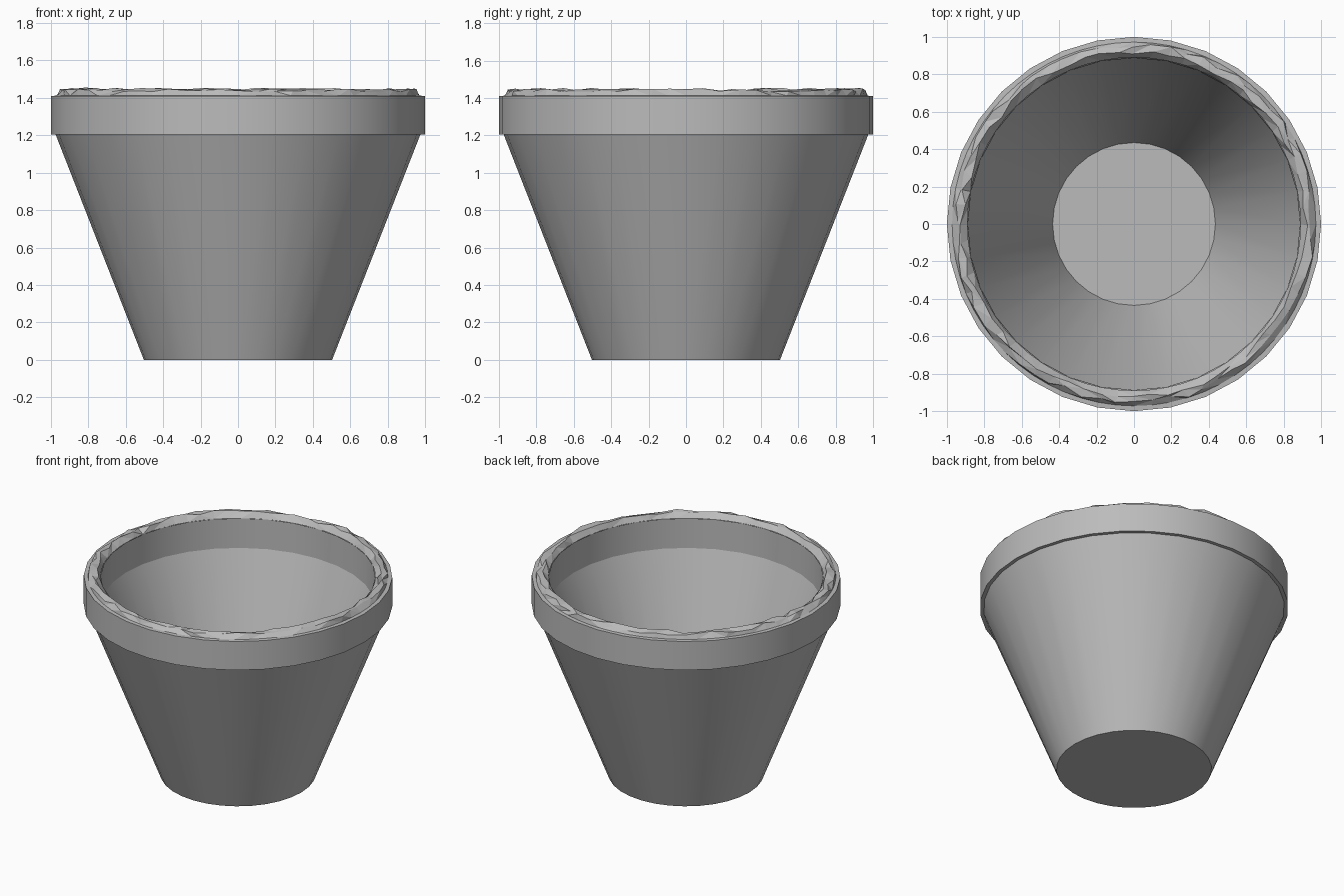
import bpy, bmesh, math, random

random.seed(4)
cube = bpy.data.objects.get("Cube")
if cube:
    bpy.data.objects.remove(cube, do_unlink=True)

grey = bpy.data.materials.new("plain grey")
grey.use_nodes = True
colour = (0.5, 0.5, 0.5, 1)
grey.diffuse_color = colour
grey.node_tree.nodes["Principled BSDF"].inputs["Base Color"].default_value = colour


def lathe(name, profile, sides, jitter=0.0, smooth=None):
    """Turn a profile of (radius, height) points; jitter roughens the inner rings."""
    bm = bmesh.new()
    rings = []
    for k, (r, z) in enumerate(profile):
        if r == 0:
            rings.append([bm.verts.new((0, 0, z))] * sides)
            continue
        ring = []
        rough = jitter if 0 < k < len(profile) - 1 else 0
        for i in range(sides):
            a = math.tau * (i + random.uniform(-9, 9) * rough) / sides
            rr = r + random.uniform(-rough, rough)
            zz = z - random.uniform(0, rough)
            ring.append(bm.verts.new((rr * math.cos(a), rr * math.sin(a), zz)))
        rings.append(ring)
    for low, high in zip(rings, rings[1:]):
        for i in range(sides):
            j = (i + 1) % sides
            corners = list(dict.fromkeys((low[i], low[j], high[j], high[i])))
            bm.faces.new(corners)
    if jitter:
        bmesh.ops.triangulate(bm, faces=bm.faces[:])
    mesh = bpy.data.meshes.new(name)
    bm.to_mesh(mesh)
    bm.free()
    mesh.materials.append(grey)
    obj = bpy.data.objects.new(name, mesh)
    bpy.context.collection.objects.link(obj)
    if smooth:
        bpy.ops.object.select_all(action="DESELECT")
        obj.select_set(True)
        bpy.context.view_layer.objects.active = obj
        bpy.ops.object.shade_smooth_by_angle(angle=math.radians(smooth))
    return obj


# Tapered wall with its base, from the underside up to the collar
lathe("pot_outer_wall", [(0, 0), (0.503, 0), (0.975, 1.205)], 32, smooth=30)

# Straight collar, with its underside and narrow top ledge
lathe("collar", [(0.975, 1.205), (1, 1.205), (1, 1.41), (0.972, 1.412)], 32, smooth=30)

# Rough, chipped lip around the mouth
lathe("chipped_lip", [(0.972, 1.412), (0.953, 1.45), (0.92, 1.455), (0.89, 1.41)],
      64, jitter=0.018)

# Straight throat, tapered inside wall and floor
lathe("pot_inside", [(0.89, 1.41), (0.887, 1.2), (0.435, 0.05), (0, 0.05)], 32, smooth=20)
